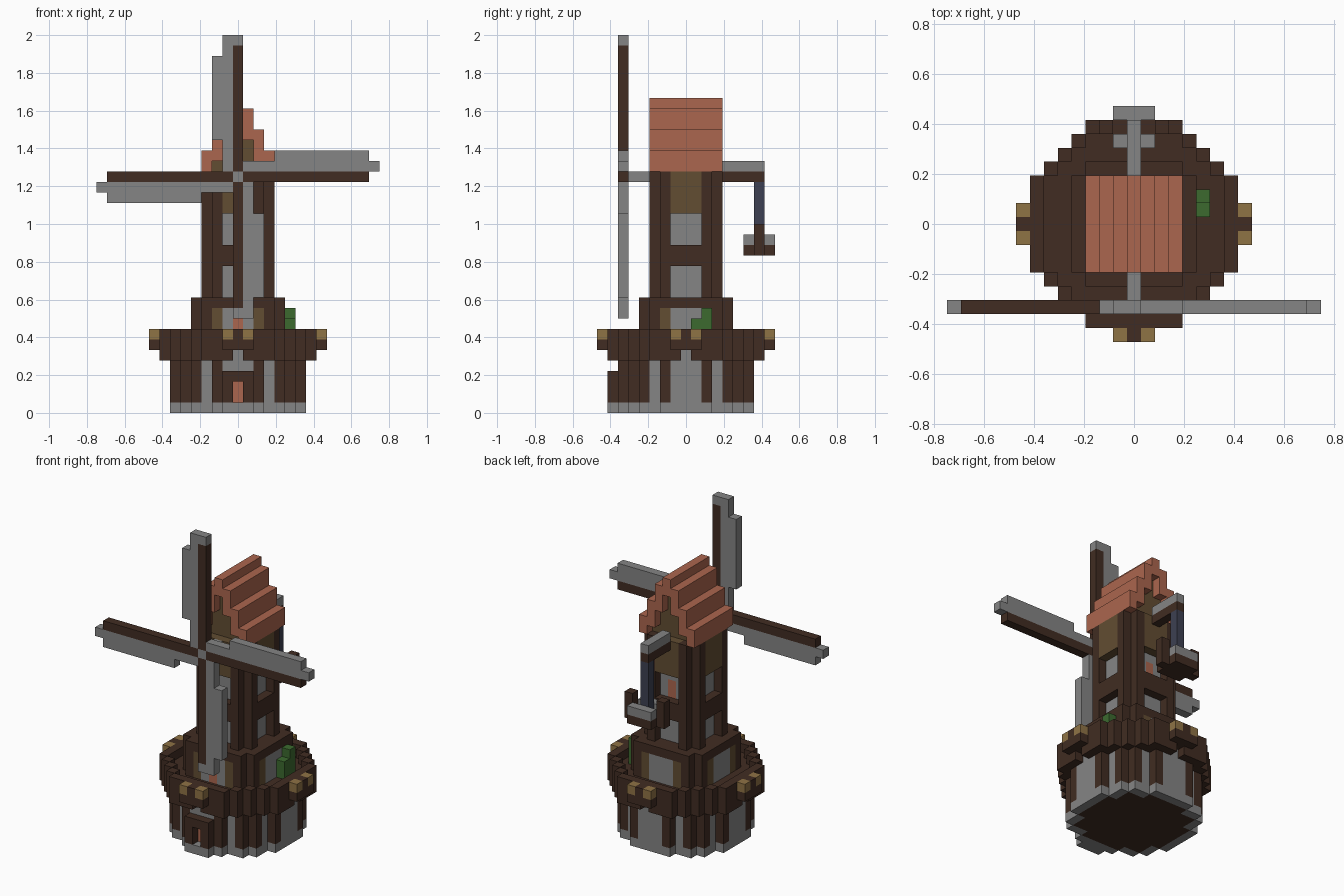
import bpy, bmesh
from mathutils import Vector

if "Cube" in bpy.data.objects:
    bpy.data.objects.remove(bpy.data.objects["Cube"], do_unlink=True)

U = 2 / 36  # edge of one block


def material(name, hex_code):
    srgb = [int(hex_code[n:n + 2], 16) / 255 for n in (0, 2, 4)]
    rgba = [c / 12.92 if c < 0.04 else ((c + 0.055) / 1.055) ** 2.4 for c in srgb] + [1]
    mat = bpy.data.materials.new(name)
    mat.diffuse_color = rgba
    mat.use_nodes = True
    mat.node_tree.nodes["Principled BSDF"].inputs["Base Color"].default_value = rgba
    return mat


PALETTE = {
    "wood": material("dark wood", "412C22"),
    "stone": material("grey stone", "858585"),
    "clay": material("red clay", "AB664E"),
    "lamp": material("tan lamp", "8F7345"),
    "plank": material("olive plank", "624D32"),
    "leaf": material("green leaf", "3C6A2F"),
    "chain": material("blue iron", "3D4052"),
}
NAMES = list(PALETTE)
blocks = {}  # block position -> (part, colour)


def span(a, b):
    return range(a, b + 1)


def fill(part, colour, xs, ys, zs):
    for x in xs:
        for y in ys:
            for z in zs:
                blocks[x, y, z] = (part, colour)


def disc(reach, limit):
    return {(x, y) for x in span(-reach, reach) for y in span(-reach, reach)
            if x * x + y * y <= limit}


def rim(cells):
    return {(x, y) for x, y in cells
            if not {(x + 1, y), (x - 1, y), (x, y + 1), (x, y - 1)} <= cells}


def layer(part, cells, zs, rule):
    """Stack a flat block shape; rule(far, near) gives the colour or None."""
    for x, y in cells:
        near, far = sorted((abs(x), abs(y)))
        colour = rule(far, near)
        if colour:
            fill(part, colour, [x], [y], zs)


def all_wood(far, near):
    return "wood"


# Round base: stone plinth, then posts with stone panels
base = disc(6, 41)
base_rim = rim(base)
for x, y in base:
    fill("plinth", "stone" if (x, y) in base_rim else "wood", [x], [y], [0])
layer("base_wall", base, span(1, 4),
      lambda far, near: "stone" if (far == 6 and near < 2) or (far, near) == (5, 3) else "wood")

# Porch with a recessed door
fill("porch", "stone", span(-1, 1), [-7], [0])
fill("porch", "wood", (-1, 1), [-7], span(1, 3))
fill("porch", "wood", [0], [-7], [3])
fill("front_door", "clay", [0], [-6], (1, 2))

# Gallery: brackets, floor and railing
deck = disc(7, 58)
layer("gallery_brackets", deck, [5],
      lambda far, near: None if (far, near) == (7, 0) else
      "stone" if (far, near) == (6, 0) else "wood")
layer("gallery_floor", deck, [6], all_wood)
layer("gallery_railing", rim(deck), [7], all_wood)

# Lamps in pairs on all four sides of the gallery
for side in (-8, 8):
    for swap in (False, True):
        for n in (-1, 0, 1):
            x, y = (n, side) if swap else (side, n)
            fill("lamp_brackets", "wood", [x], [y], [6])
            fill("lamps", "lamp" if n else "wood", [x], [y], [7])

# Lower tower
lower = disc(4, 25)
layer("lower_tower", lower, span(7, 9),
      lambda far, near: "wood" if near > 2 else "plank" if near == 2 else "stone")
layer("lower_tower", lower, [10], all_wood)
fill("gallery_door", "clay", [0], [-4], (7, 8))

# Upper tower: corner posts, recessed stone panels, plank band at the top
upper = disc(3, 13)
layer("upper_tower", upper, span(11, 18),
      lambda far, near: "wood" if near > 1 else None if far == 3 else "stone")
layer("upper_tower", upper, (14, 15), all_wood)
layer("upper_tower", upper, span(19, 22),
      lambda far, near: "wood" if near > 1 else "plank")
fill("back_door", "clay", [0], [2], (16, 17))

# Stepped gable roof on a plank attic
for x in span(-3, 3):
    a = abs(x)
    top = 29 if a == 0 else 30 - 2 * a
    bottom = 28 if a == 0 else max(23, 28 - 2 * a)
    fill("attic", "plank", [x], span(-2, 2), range(23, bottom))
    fill("roof", "clay", [x], span(-3, 3), span(bottom, top))

# Four sails turned about the axle
HUB = 22
fill("axle", "stone", [0], span(-6, -4), [HUB])
for turn, part in enumerate(("left_sail", "top_sail", "right_sail", "bottom_sail")):
    upright = turn % 2
    sail = {(t, 0): "wood" for t in span(1, 12)}
    sail.update({(t, 1): "stone" for t in span(1, 13)})
    sail.update({(t, 2): "stone" for t in span(4, 12 - upright)})
    if upright:
        sail[13, 0] = "stone"
    for (x, z), colour in sail.items():
        for _ in range(turn):
            x, z = -z, x
        fill(part, colour, [x], [-6], [HUB + z])

# Hoist at the back: beam, chain and hanging crate
fill("hoist_beam", "wood", [0], span(4, 7), [22])
fill("hoist_beam", "stone", [0], span(4, 7), [23])
fill("hoist_chain", "chain", [0], [7], span(16, 21))
fill("crate", "wood", span(-1, 1), span(6, 8), [15])
fill("crate", "stone", span(-1, 1), (6, 8), [16])
fill("crate", "wood", (-2, 2), [7], span(15, 17))

# Shrub on the gallery
fill("shrub", "leaf", [5], [1], (7, 8))
fill("shrub", "leaf", [5], [2], span(7, 9))


# Turn each part into a mesh of its exposed block faces
def build(part):
    bm = bmesh.new()
    corners = {}
    for cell, (owner, colour) in blocks.items():
        if owner != part:
            continue
        centre = Vector(cell) + Vector((0, 0, 0.5))
        for axis in range(3):
            for sign in (-1, 1):
                normal = Vector((0, 0, 0))
                normal[axis] = sign
                if tuple(int(c + n) for c, n in zip(cell, normal)) in blocks:
                    continue
                u = Vector((0, 0, 0))
                u[(axis + 1) % 3] = 0.5
                v = normal.cross(u)
                ring = []
                for a, b in ((-1, -1), (1, -1), (1, 1), (-1, 1)):
                    point = centre + normal / 2 + u * a + v * b
                    key = tuple(round(2 * c) for c in point)
                    if key not in corners:
                        corners[key] = bm.verts.new(point * U)
                    ring.append(corners[key])
                face = bm.faces.new(ring)
                face.material_index = NAMES.index(colour)
    mesh = bpy.data.meshes.new(part)
    bm.to_mesh(mesh)
    bm.free()
    for mat in PALETTE.values():
        mesh.materials.append(mat)
    bpy.context.scene.collection.objects.link(bpy.data.objects.new(part, mesh))


for part in dict.fromkeys(owner for owner, _ in blocks.values()):
    build(part)
